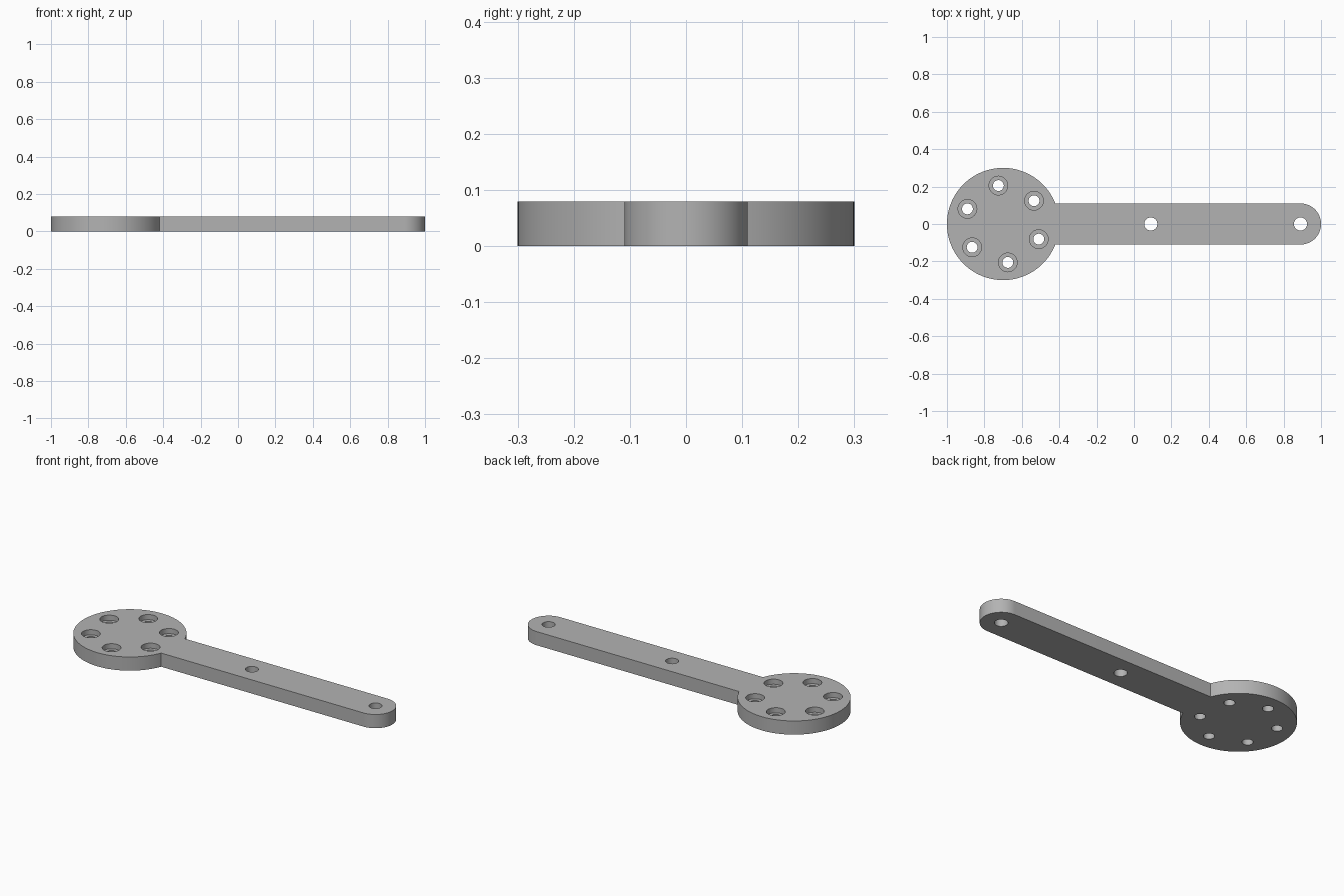
import bpy
import bmesh
from math import sin, cos, asin, pi, radians
from mathutils import Matrix

if "Cube" in bpy.data.objects:
    bpy.data.objects.remove(bpy.data.objects["Cube"], do_unlink=True)

THICK = 0.08
DISC_X, DISC_R = -0.7, 0.3
TIP_X, TIP_R = 0.89, 0.11

grey = bpy.data.materials.new("plain grey")
grey.use_nodes = True
colour = (0.45, 0.45, 0.45, 1)
grey.diffuse_color = colour
grey.node_tree.nodes["Principled BSDF"].inputs["Base Color"].default_value = colour


def add_object(name, bm):
    mesh = bpy.data.meshes.new(name)
    bm.to_mesh(mesh)
    bm.free()
    mesh.materials.append(grey)
    obj = bpy.data.objects.new(name, mesh)
    bpy.context.collection.objects.link(obj)
    return obj


def arc(cx, radius, start, end, steps):
    angles = [start + (end - start) * i / steps for i in range(steps + 1)]
    return [(cx + radius * cos(a), radius * sin(a), 0) for a in angles]


def cut_holes(target, holes, bottom, top):
    """Cut upright round holes, given as (x, y, radius)."""
    bm = bmesh.new()
    for x, y, r in holes:
        bmesh.ops.create_cone(bm, cap_ends=True, segments=48, radius1=r, radius2=r,
                              depth=top - bottom,
                              matrix=Matrix.Translation((x, y, (top + bottom) / 2)))
    cutter = add_object("hole_cutter", bm)
    cutter.hide_render = True
    mod = target.modifiers.new("holes", 'BOOLEAN')
    mod.operation = 'DIFFERENCE'
    mod.solver = 'EXACT'
    mod.object = cutter
    bpy.context.view_layer.objects.active = target
    bpy.ops.object.modifier_apply(modifier=mod.name)
    bpy.data.objects.remove(cutter, do_unlink=True)


# Plate outline: round head joined to a straight arm with a rounded tip
join = asin(TIP_R / DISC_R)
outline = arc(DISC_X, DISC_R, join, 2 * pi - join, 112) + arc(TIP_X, TIP_R, -pi / 2, pi / 2, 48)
bm = bmesh.new()
base = bm.faces.new([bm.verts.new(p) for p in outline])
raised = bmesh.ops.extrude_face_region(bm, geom=[base])["geom"]
bmesh.ops.translate(bm, vec=(0, 0, THICK),
                    verts=[v for v in raised if isinstance(v, bmesh.types.BMVert)])
bmesh.ops.recalc_face_normals(bm, faces=bm.faces)
plate = add_object("arm_plate", bm)

# Ring of counterbored screw holes in the head, two pivot holes in the arm
ring = [(DISC_X + 0.207 * cos(radians(a)), 0.207 * sin(radians(a))) for a in range(37, 397, 60)]
cut_holes(plate, [(x, y, 0.05) for x, y in ring], THICK - 0.03, THICK + 0.02)
cut_holes(plate, [(x, y, 0.029) for x, y in ring] + [(0.09, 0, 0.035), (TIP_X, 0, 0.035)],
          -0.02, THICK + 0.02)

# Smooth the round walls, keep the rims sharp
bpy.ops.object.select_all(action='DESELECT')
plate.select_set(True)
bpy.context.view_layer.objects.active = plate
bpy.ops.object.shade_smooth_by_angle(angle=radians(30))
